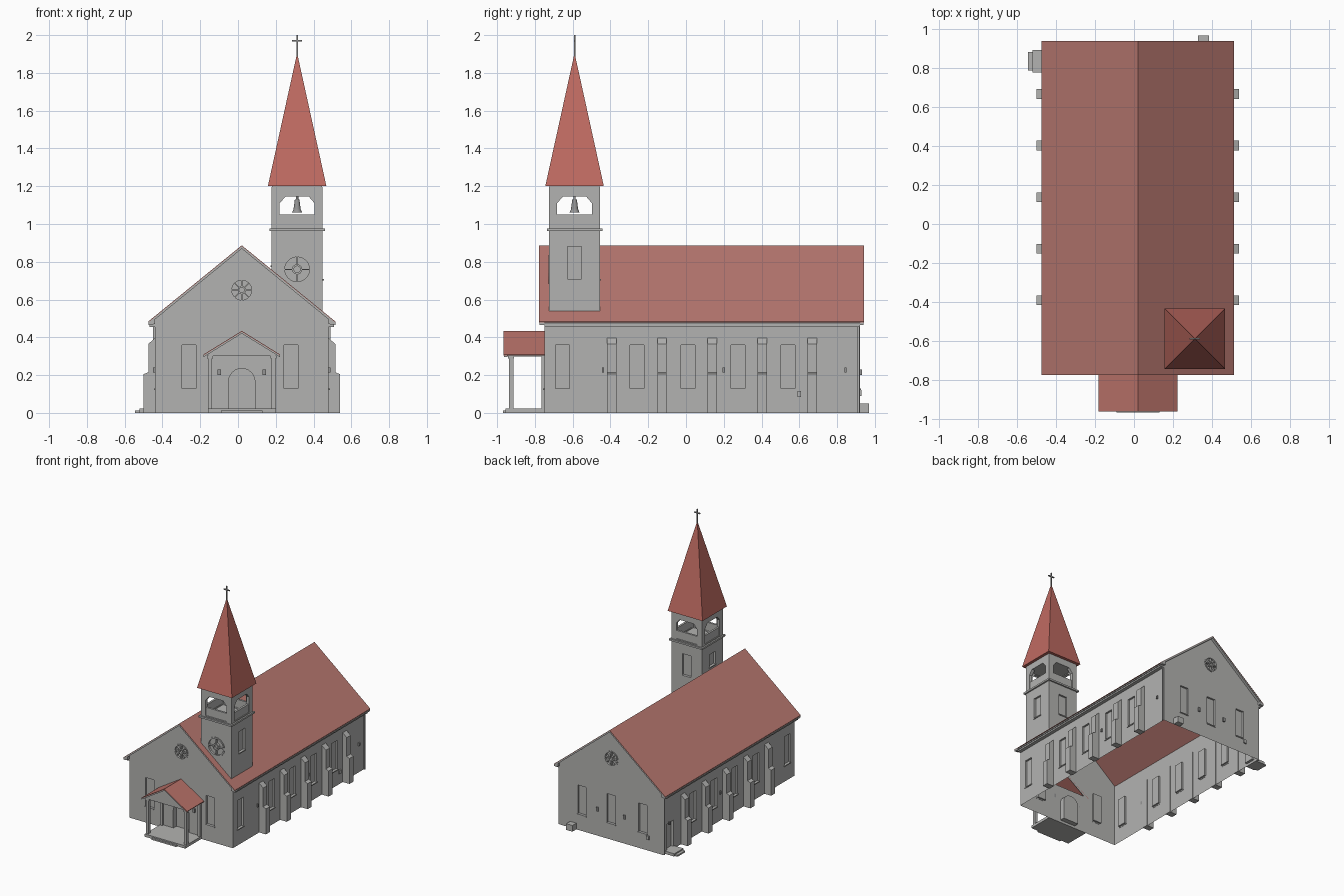
import bpy, bmesh, math
from mathutils import Vector
from mathutils.geometry import tessellate_polygon

if "Cube" in bpy.data.objects:
    bpy.data.objects.remove(bpy.data.objects["Cube"])


def material(name, rgb):
    m = bpy.data.materials.new(name)
    m.use_nodes = True
    m.diffuse_color = (*rgb, 1)
    m.node_tree.nodes["Principled BSDF"].inputs["Base Color"].default_value = (*rgb, 1)
    return m


STONE = material("grey stone", (0.45, 0.45, 0.44))
ROOF = material("roof red", (0.47, 0.185, 0.16))
SPIRE = material("spire red", (0.52, 0.145, 0.12))
PORCH = material("porch red", (0.48, 0.165, 0.14))
METAL = material("dark metal", (0.3, 0.3, 0.3))


def finish(name, bm, mat):
    me = bpy.data.meshes.new(name)
    bm.to_mesh(me)
    bm.free()
    me.materials.append(mat)
    ob = bpy.data.objects.new(name, me)
    bpy.context.collection.objects.link(ob)
    return ob


def frame(angle, cx, cy, dist):
    """Wall plane facing angle: u runs to the right, v up, d inward."""
    a = math.radians(angle)
    n = Vector((round(math.cos(a)), round(math.sin(a)), 0))
    r = Vector((-n.y, n.x, 0))
    return lambda u, v, d=0: Vector((cx, cy, v)) + n * (dist - d) + r * u


def cap(bm, f, loops, d):
    pts = [Vector((u, v, 0)) for lp in loops for u, v in lp]
    vs = [bm.verts.new(f(p.x, p.y, d)) for p in pts]
    for t in tessellate_polygon([[Vector((u, v, 0)) for u, v in lp] for lp in loops]):
        bm.faces.new([vs[i] for i in t])


def sides(bm, f, lp, d0, d1):
    for a, b in zip(lp, lp[1:] + lp[:1]):
        bm.faces.new([bm.verts.new(f(*p, d)) for p, d in ((a, d0), (b, d0), (b, d1), (a, d1))])


def solid(name, mat, f, shapes, d0, d1):
    """Extrude shapes (each an outline followed by holes) between two depths."""
    bm = bmesh.new()
    for loops in shapes:
        for d in (d0, d1):
            cap(bm, f, loops, d)
        for lp in loops:
            sides(bm, f, lp, d0, d1)
    bmesh.ops.remove_doubles(bm, verts=bm.verts, dist=1e-5)
    bmesh.ops.recalc_face_normals(bm, faces=bm.faces)
    return finish(name, bm, mat)


def wall(name, f, outline, recesses, holes=()):
    """Thin wall with sunk panels (loop, depth) and open holes."""
    bm = bmesh.new()
    cap(bm, f, [outline] + [lp for lp, _ in recesses] + list(holes), 0)
    for lp, d in recesses:
        sides(bm, f, lp, 0, d)
        cap(bm, f, [lp], d)
    bmesh.ops.remove_doubles(bm, verts=bm.verts, dist=1e-5)
    bmesh.ops.recalc_face_normals(bm, faces=bm.faces)
    bm.faces.ensure_lookup_table()
    if bm.faces[0].normal.dot(f(0, 0, 0) - f(0, 0, 1)) < 0:
        bmesh.ops.reverse_faces(bm, faces=bm.faces)
    return finish(name, bm, STONE)


def rect(u0, u1, v0, v1):
    return [(u0, v0), (u1, v0), (u1, v1), (u0, v1)]


def circle(u, v, r, n=24):
    return [(u + r * math.cos(2 * math.pi * i / n), v + r * math.sin(2 * math.pi * i / n)) for i in range(n)]


def box(name, x0, x1, y0, y1, z0, z1, mat=STONE):
    return solid(name, mat, frame(-90, 0, 0, 0), [[rect(x0, x1, z0, z1)]], y0, y1)


def window(u, v0=0.13, v1=0.36, w=0.037):
    return rect(u - w, u + w, v0, v1), 0.015


def sills(name, f, wins):
    loops = [[rect(w[0][0] - 0.004, w[1][0] + 0.004, w[0][1] - 0.008, w[0][1])] for w, _ in wins]
    solid(name, STONE, f, loops, -0.006, 0.002)


def rosette(name, f, u, v, r, spokes):
    """Round tracery: outer ring, hub and spokes."""
    shapes = [[circle(u, v, r), circle(u, v, r * 0.85)], [circle(u, v, r * 0.35), circle(u, v, r * 0.22)]]
    for i in range(spokes):
        a = 2 * math.pi * i / spokes
        c, s, w = math.cos(a), math.sin(a), 0.003
        shapes.append([[(u + r * k * c - w * t * s, v + r * k * s + w * t * c)
                        for k, t in ((0.3, -1), (0.9, -1), (0.9, 1), (0.3, 1))]])
    solid(name, STONE, f, shapes, -0.004, 0.012)


# Nave walls
CX, CY, HX, HY = 0.02, 0.085, 0.46, 0.835
front, back = frame(-90, CX, CY, HY), frame(90, CX, CY, HY)
gable = [(-HX, 0), (HX, 0), (HX, 0.505), (0, 0.88), (-HX, 0.505)]
rose = (circle(0, 0.65, 0.06), 0.012)
door = [(0.07 * math.cos(a), 0.165 + 0.07 * math.sin(a)) for a in [math.pi * i / 12 for i in range(13)]]
door += [(-0.07, 0.02), (0.07, 0.02)]
front_wins = [window(-0.28), window(0.26)]
back_wins = [window(-0.26), window(0), window(0.28)]
wall("front_wall", front, gable, front_wins + [rose, (door, 0.04)], [[(-0.16, 0.31), (0.16, 0.31), (0, 0.42)]])
wall("back_wall", back, gable, back_wins + [rose])
sills("front_sills", front, front_wins)
sills("back_sills", back, back_wins)
for n, f in (("front", front), ("back", back)):
    rosette(n + "_rose_window", f, 0, 0.65, 0.062, 8)
    solid(n + "_wall_lamps", METAL, f, [[rect(s * 0.12 - 0.009, s * 0.12 + 0.009, 0.2, 0.23)] for s in (-1, 1)], -0.012, 0)
win_y = (-0.655, -0.26, 0.01, 0.275, 0.54)
for n, ang, s in (("right", 0, 1), ("left", 180, -1)):
    f = frame(ang, CX, CY, HX)
    wins = [window(s * (y - CY)) for y in win_y]
    extra = [] if s > 0 else [(rect(-0.785, -0.705, 0.02, 0.23), 0.02)]
    wall(n + "_wall", f, rect(-HY, HY, 0, 0.505), wins + extra)
    sills(n + "_sills", f, wins)
    lamps = [[rect(s * (y - CY) - 0.006, s * (y - CY) + 0.006, 0.215, 0.24)] for y in (-0.44, 0.2, 0.845)]
    solid(n + "_side_lamps", METAL, f, lamps, -0.01, 0)
    # Stepped buttresses
    prof = [(0.455, 0), (0.52, 0), (0.52, 0.205), (0.495, 0.215), (0.495, 0.365), (0.455, 0.4)]
    prof = [(s * u, v) for u, v in prof]
    for i in range(5):
        y = -0.392 + i * 0.265
        solid(f"{n}_buttress_{i + 1}", STONE, frame(-90, CX, 0, 0), [[prof]], y - 0.025, y + 0.025)
    # Eaves
    eave = [(s * u, v) for u, v in ((0.46, 0.504), (0.495, 0.476), (0.495, 0.466), (0.46, 0.47))]
    solid(n + "_soffit", STONE, frame(-90, CX, 0, 0), [[eave]], -0.775, 0.94)
    solid(n + "_gutter", STONE, f, [[rect(-HY, HY, 0.455, 0.47)]], -0.028, 0)
    solid(n + "_downpipe", STONE, f, [[rect(s * 0.828 - 0.005, s * 0.828 + 0.005, 0, 0.46)]], -0.01, 0)


def chevron(half, eave, ridge, top, bottom):
    return [(-half, eave - top), (0, ridge - top), (half, eave - top),
            (half, eave - bottom), (0, ridge - bottom), (-half, eave - bottom)]


# Main roof with gable trim
mid = frame(-90, CX, 0, 0)
solid("main_roof", ROOF, mid, [[chevron(0.495, 0.484, 0.887, 0, 0.005)]], -0.777, 0.942)
for n, y0, y1 in (("front", -0.775, -0.75), ("back", 0.92, 0.94)):
    solid(n + "_gable_trim", STONE, mid, [[chevron(0.495, 0.484, 0.887, 0.005, 0.018)]], y0, y1)

# Entrance porch
solid("porch_roof", PORCH, mid, [[chevron(0.203, 0.309, 0.434, 0, 0.005)]], -0.965, -0.75)
solid("porch_roof_trim", STONE, mid, [[chevron(0.203, 0.309, 0.434, 0.005, 0.014)]], -0.963, -0.945)
solid("porch_gable", STONE, mid, [[[(-0.18, 0.302), (0.18, 0.302), (0.18, 0.312), (0, 0.422), (-0.18, 0.312)]]], -0.945, -0.91)
for n, s in (("left", 1), ("right", -1)):
    x = CX + s * 0.168
    box(n + "_porch_post", x - 0.011, x + 0.011, -0.938, -0.914, 0.02, 0.3)
    box(n + "_porch_post_head", x - 0.015, x + 0.015, -0.942, -0.91, 0.288, 0.303)
    box(n + "_porch_beam", x - 0.012, x + 0.012, -0.91, -0.75, 0.298, 0.315)
    box(n + "_porch_pilaster", x - 0.011, x + 0.011, -0.765, -0.75, 0.02, 0.3)
box("porch_floor", -0.16, 0.2, -0.955, -0.75, 0, 0.022)
box("porch_step", -0.09, 0.13, -0.97, -0.955, 0, 0.012)

# Side door steps and small wall boxes
box("side_step_upper", -0.522, -0.44, 0.78, 0.895, 0, 0.022)
box("side_step_lower", -0.545, -0.522, 0.79, 0.885, 0, 0.012)
box("ground_box", 0.33, 0.385, 0.92, 0.97, 0, 0.05)
box("back_meter_box", -0.32, -0.295, 0.92, 0.93, 0.09, 0.12)
box("side_meter_box", 0.48, 0.49, 0.59, 0.61, 0.085, 0.115)

# Tower shaft, cut along the roof slope
TX, TY, HT = 0.313, -0.59, 0.135


def slope(u):
    return 0.883 - 0.815 * (TX + u - CX)


for n, ang, lo, hi in (("front", -90, slope(-HT), slope(HT)), ("right", 0, slope(HT), slope(HT)),
                       ("back", 90, slope(HT), slope(-HT)), ("left", 180, slope(-HT), slope(-HT))):
    f = frame(ang, TX, TY, HT)
    outline = [(-HT, lo), (HT, hi), (HT, 0.97), (-HT, 0.97)]
    if n == "front":
        wall("tower_front", f, outline, [(circle(0, 0.76, 0.075), 0.012)])
        rosette("tower_round_window", f, 0, 0.76, 0.077, 4)
    else:
        win = [window(0, 0.78 if n == "left" else 0.71, 0.88)]
        wall("tower_" + n, f, outline, win)
        sills(f"tower_{n}_sill", f, win)
    # Belfry side with chamfered opening and sunk parapet
    arch = [(-0.092, 0.985), (0.092, 0.985), (0.092, 1.11), (0.062, 1.145), (-0.062, 1.145), (-0.092, 1.11)]
    solid(f"belfry_{n}", STONE, f, [[rect(-HT, HT, 0.975, 1.195), arch]], 0, 0.025)
    solid(f"belfry_{n}_parapet", STONE, f, [[rect(-0.092, 0.092, 0.98, 1.05)]], 0.006, 0.022)


def tower_slab(name, h, z0, z1):
    box(name, TX - h, TX + h, TY - h, TY + h, z0, z1)


tower_slab("tower_cornice", 0.147, 0.962, 0.976)
tower_slab("belfry_ceiling", 0.132, 1.15, 1.2)


def cone(name, mat, r1, r2, z0, z1, n, turn=0):
    bm = bmesh.new()
    bmesh.ops.create_cone(bm, cap_ends=True, segments=n, radius1=r1, radius2=r2, depth=z1 - z0)
    ob = finish(name, bm, mat)
    ob.location = (TX, TY, (z0 + z1) / 2)
    ob.rotation_euler.z = turn
    if n > 4:
        for p in ob.data.polygons:
            p.use_smooth = len(p.vertices) == 4
    return ob


# Bell
cone("bell_lip", METAL, 0.027, 0.019, 1.06, 1.078, 20)
cone("bell_body", METAL, 0.019, 0.012, 1.078, 1.13, 20)
cone("bell_hanger", METAL, 0.006, 0.006, 1.13, 1.152, 8)

# Spire and cross
cone("spire", SPIRE, 0.155 * math.sqrt(2), 0, 1.2, 1.905, 4, math.pi / 4)
box("cross_post", TX - 0.004, TX + 0.004, TY - 0.004, TY + 0.004, 1.88, 2.0, METAL)
box("cross_arm", TX - 0.027, TX + 0.027, TY - 0.004, TY + 0.004, 1.965, 1.973, METAL)
